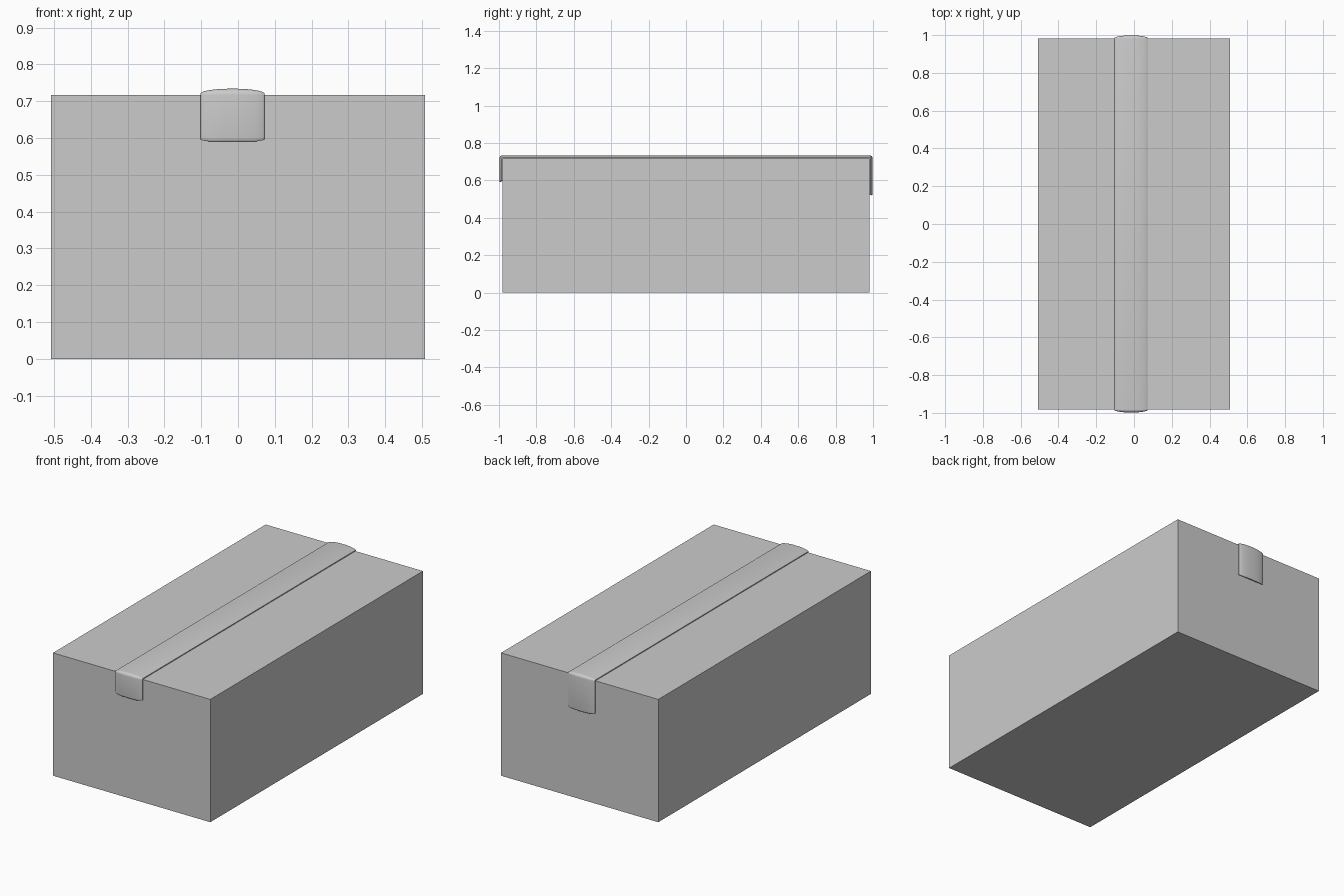
import bpy, bmesh, math

if "Cube" in bpy.data.objects:
    bpy.data.objects.remove(bpy.data.objects["Cube"])

W, L, H = 0.508, 0.981, 0.717      # box half width, half length, height
TX, TW, TH = -0.015, 0.087, 0.017  # tape centre, half width, bulge


def make_object(name, bm):
    bmesh.ops.recalc_face_normals(bm, faces=bm.faces[:])
    me = bpy.data.meshes.new(name)
    bm.to_mesh(me)
    bm.free()
    ob = bpy.data.objects.new(name, me)
    bpy.context.collection.objects.link(ob)
    return ob


# Carton
bm = bmesh.new()
bmesh.ops.create_cube(bm, size=1)
for v in bm.verts:
    v.co = (v.co.x * 2 * W, v.co.y * 2 * L, (v.co.z + 0.5) * H)
make_object("carton", bm)

# Tape path: base point, outward angle in the y-z plane, bulge scale, end direction
path = []
for side, end in ((-1, 0.59), (1, 0.52)):
    a0 = math.pi if side < 0 else 0
    part = [(side * L, end, a0, 0.75, 1), (side * L, end + 0.003, a0, 0.93, 1),
            (side * L, end + 0.010, a0, 1, 1)]
    for i in range(7):
        a = a0 + (math.pi / 2 - a0) * i / 6
        part.append((side * L, H, a, 1, 0))
    path += part if side < 0 else part[::-1]

# Tape: bulged cross-section swept over the box edges and down both ends
N = 20
bm = bmesh.new()
rings = []
for y, z, a, s, flap in path:
    ring = []
    outer = [-math.cos(math.pi * i / N) for i in range(N + 1)]
    section = [(u, TH * s * (0.3 + 0.7 * max(0, 1 - abs(u) ** 2.4) ** 0.7)) for u in outer]
    section += [(1, 0), (-1, 0)]
    for u, h in section:
        lift = 0.006 * abs(u) ** 6 * flap
        ring.append(bm.verts.new((TX + TW * u, y + h * math.cos(a), z + lift + h * math.sin(a))))
    rings.append(ring)
for r, q in zip(rings, rings[1:]):
    n = len(r)
    for i in range(n):
        bm.faces.new((r[i], r[(i + 1) % n], q[(i + 1) % n], q[i]))
bm.faces.new(rings[0])
bm.faces.new(rings[-1])
bmesh.ops.remove_doubles(bm, verts=bm.verts[:], dist=1e-5)
tape = make_object("packing_tape", bm)
bpy.context.view_layer.objects.active = tape
tape.select_set(True)
bpy.ops.object.shade_smooth_by_angle(angle=math.radians(40))
